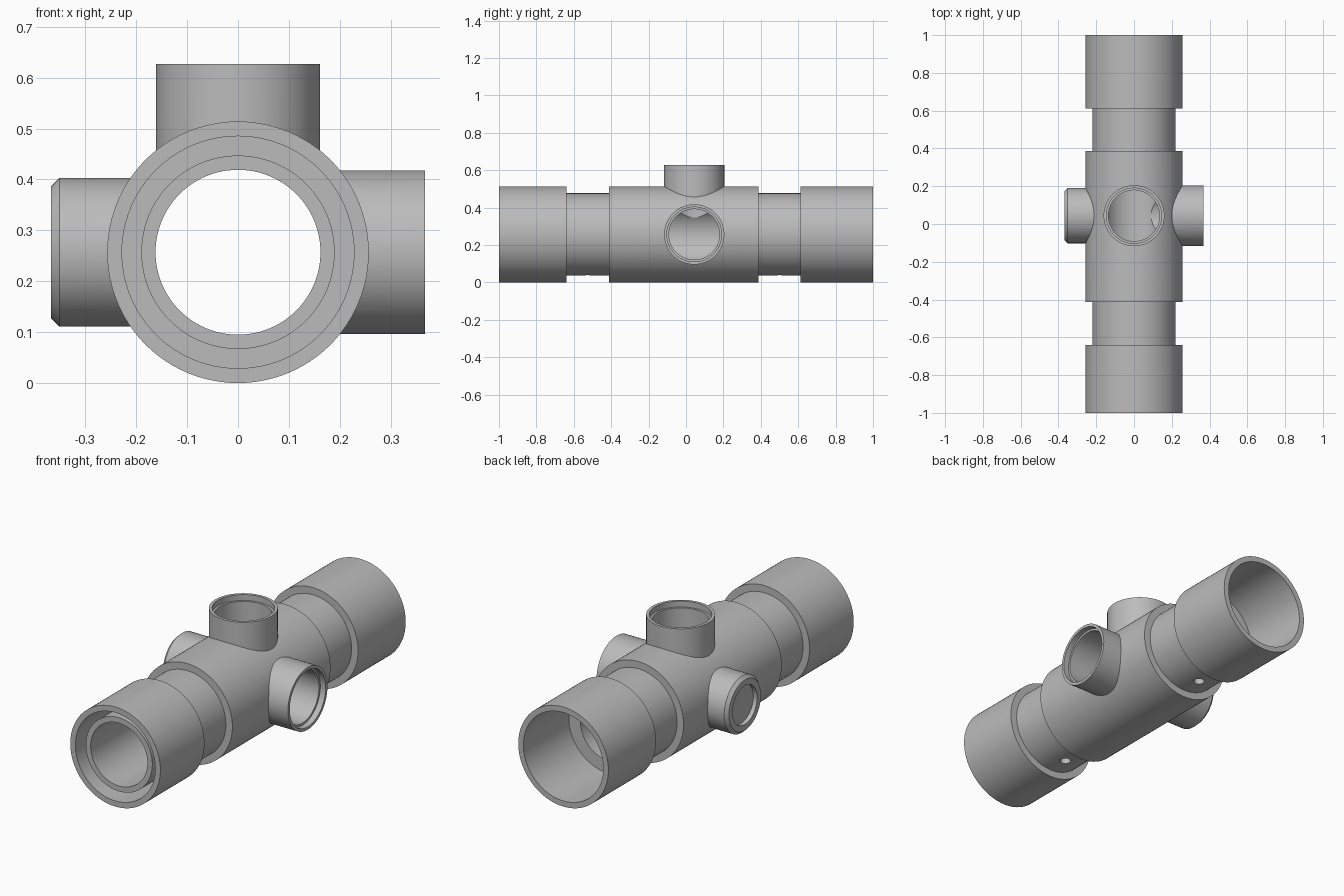
import bpy, bmesh, math
from mathutils import Matrix, Vector

cube = bpy.data.objects.get("Cube")
if cube:
    bpy.data.objects.remove(cube, do_unlink=True)

AXIS_Z = 0.257   # height of the main tube axis
PORT_Y = 0.044   # position of the side ports along the tube

grey = bpy.data.materials.new("plain grey")
grey.use_nodes = True
grey.diffuse_color = (0.5, 0.5, 0.5, 1)
bsdf = next(n for n in grey.node_tree.nodes if n.type == 'BSDF_PRINCIPLED')
bsdf.inputs["Base Color"].default_value = (0.5, 0.5, 0.5, 1)


def lathe(name, profile, direction, y=0.0, segments=96):
    """Solid of revolution from (distance, radius) pairs along a direction."""
    bm = bmesh.new()
    rings = []
    for d, r in profile:
        angles = [2 * math.pi * i / segments for i in range(segments)]
        rings.append([bm.verts.new((r * math.cos(a), r * math.sin(a), d)) for a in angles])
    for low, high in zip(rings, rings[1:]):
        for i in range(segments):
            j = (i + 1) % segments
            bm.faces.new((low[i], low[j], high[j], high[i]))
    bm.faces.new(rings[0])
    bm.faces.new(rings[-1])
    turn = Vector((0, 0, 1)).rotation_difference(Vector(direction)).to_matrix().to_4x4()
    bm.transform(Matrix.Translation((0, y, AXIS_Z)) @ turn)
    bmesh.ops.recalc_face_normals(bm, faces=bm.faces)
    mesh = bpy.data.meshes.new(name)
    bm.to_mesh(mesh)
    bm.free()
    mesh.materials.append(grey)
    obj = bpy.data.objects.new(name, mesh)
    bpy.context.scene.collection.objects.link(obj)
    return obj


def combine(target, tool, operation):
    """Apply an exact boolean and discard the tool."""
    mod = target.modifiers.new(operation.lower(), 'BOOLEAN')
    mod.operation, mod.solver, mod.object = operation, 'EXACT', tool
    bpy.context.view_layer.update()
    graph = bpy.context.evaluated_depsgraph_get()
    result = bpy.data.meshes.new_from_object(target.evaluated_get(graph))
    target.modifiers.clear()
    target.data = result
    bpy.data.objects.remove(tool, do_unlink=True)


LEFT, RIGHT, UP, BACK, DOWN = (1, 0, 0), (-1, 0, 0), (0, 0, 1), (0, 1, 0), (0, 0, -1)

# Main tube with two end sockets and narrower necks
R, NECK = 0.257, 0.22
body = lathe("pipe_fitting", [(-1, R), (-0.64, R), (-0.64, NECK), (-0.413, NECK), (-0.413, R),
                              (0.387, R), (0.387, NECK), (0.612, NECK), (0.612, R), (1, R)], BACK)

# Left and top ports, and the chamfered plug on the right
LEFT_END, TOP_END = 0.367, 0.37
for name, direction, end in (("left_port", LEFT, LEFT_END), ("top_port", UP, TOP_END)):
    combine(body, lathe(name, [(0.05, 0.161), (end, 0.161)], direction, PORT_Y), 'UNION')
combine(body, lathe("right_plug", [(0.05, 0.146), (0.351, 0.146), (0.367, 0.13)],
                    RIGHT, PORT_Y), 'UNION')

# Through bore, deep back socket, and front socket around an inner sleeve
BORE, SOCKET, SLEEVE = 0.162, 0.228, 0.19
combine(body, lathe("main_bore", [(-1.1, SOCKET), (-0.66, SOCKET), (-0.66, SLEEVE),
                                  (-0.97, SLEEVE), (-0.97, BORE), (0.63, BORE),
                                  (0.63, SOCKET), (1.1, SOCKET)], BACK), 'DIFFERENCE')

# Port bores with a shallow counterbore at the mouth
for direction, end in ((LEFT, LEFT_END), (UP, TOP_END)):
    combine(body, lathe("port_bore", [(0.02, 0.135), (end - 0.03, 0.135), (end - 0.03, 0.146),
                                      (end + 0.1, 0.146)], direction, PORT_Y), 'DIFFERENCE')

# Shallow recess in the plug
combine(body, lathe("plug_recess", [(0.345, 0.1), (0.5, 0.1)], RIGHT, PORT_Y), 'DIFFERENCE')

# Drain holes under the necks
for y in (-0.527, 0.5):
    combine(body, lathe("drain_hole", [(0.05, 0.026), (0.3, 0.026)], DOWN, y, 32), 'DIFFERENCE')

# Smooth curved walls, crisp rims
bpy.ops.object.select_all(action='DESELECT')
body.select_set(True)
bpy.context.view_layer.objects.active = body
bpy.ops.object.shade_smooth_by_angle(angle=math.radians(30))
